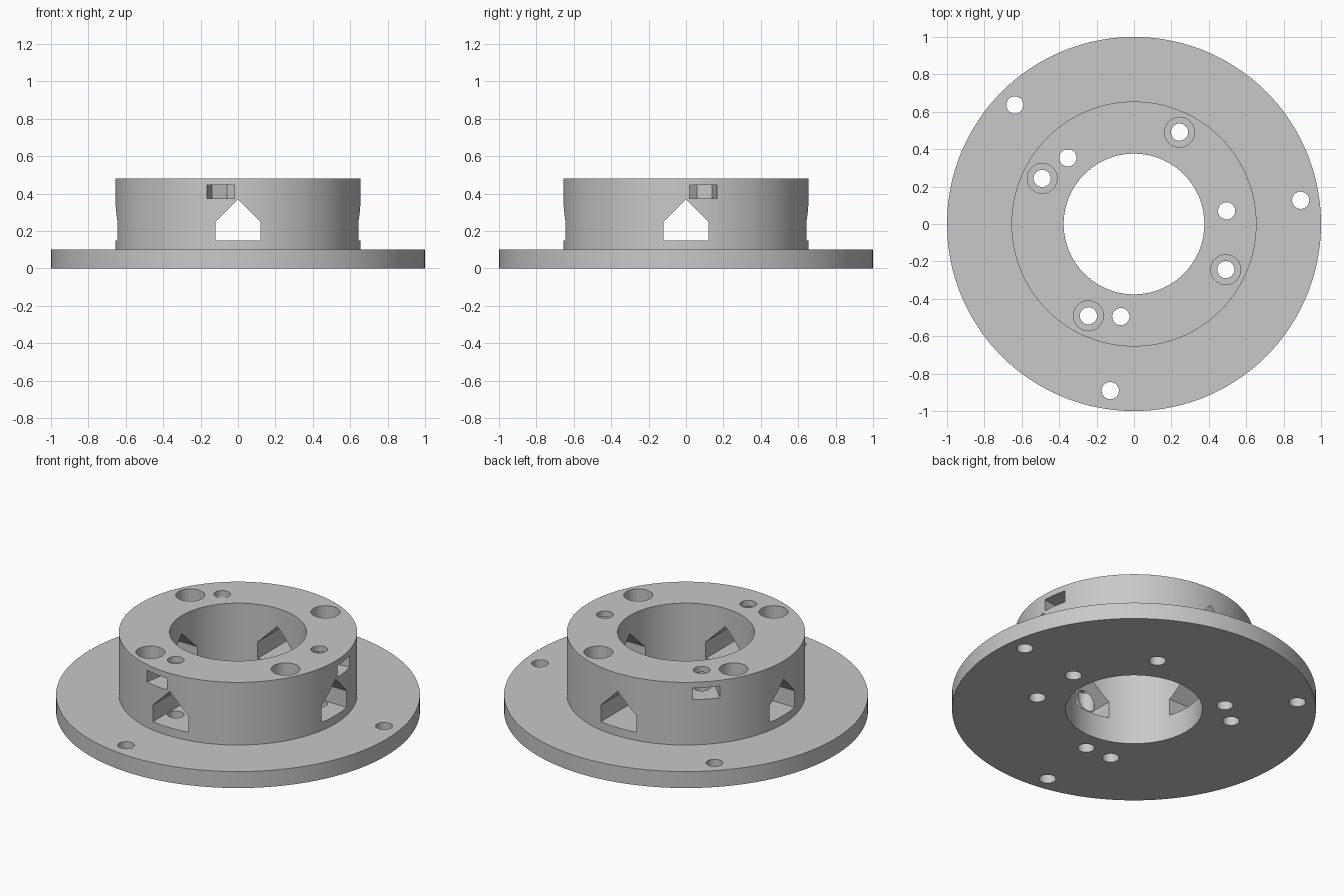
import bpy
import bmesh
from math import cos, sin, pi, radians, sqrt
from mathutils import Matrix, Vector

cube = bpy.data.objects.get("Cube")
if cube:
    bpy.data.objects.remove(cube, do_unlink=True)

grey = bpy.data.materials.new("plain grey")
grey.use_nodes = True
GREY = (0.58, 0.58, 0.58, 1)
grey.diffuse_color = GREY
grey.node_tree.nodes["Principled BSDF"].inputs["Base Color"].default_value = GREY

FLANGE_R, HUB_R, BORE_R = 1.0, 0.655, 0.376
FLANGE_TOP, HUB_TOP = 0.1, 0.48
HOLE_R, HEAD_R = 0.046, 0.08
HEAD_FLOOR = 0.28
HOLE_RING, FLANGE_RING, SCREW_RING = 0.5, 0.9, 0.548
NUT_HALF = 0.075


def make_object(name, bm):
    bmesh.ops.recalc_face_normals(bm, faces=bm.faces)
    mesh = bpy.data.meshes.new(name)
    bm.to_mesh(mesh)
    bm.free()
    mesh.materials.append(grey)
    obj = bpy.data.objects.new(name, mesh)
    bpy.context.collection.objects.link(obj)
    return obj


def lathe(name, profile, steps):
    """Turn a closed (radius, height) profile about the z axis."""
    bm = bmesh.new()
    rings = []
    for i in range(steps):
        a = 2 * pi * i / steps
        rings.append([bm.verts.new((r * cos(a), r * sin(a), z)) for r, z in profile])
    n = len(profile)
    for i in range(steps):
        one, two = rings[i], rings[(i + 1) % steps]
        for j in range(n):
            k = (j + 1) % n
            bm.faces.new((one[j], two[j], two[k], one[k]))
    return make_object(name, bm)


def prism(name, points, depth):
    """Extrude a closed loop of 3D points along the depth vector."""
    bm = bmesh.new()
    face = bm.faces.new([bm.verts.new(p) for p in points])
    extra = bmesh.ops.extrude_face_region(bm, geom=[face], use_keep_orig=True)
    moved = [g for g in extra["geom"] if isinstance(g, bmesh.types.BMVert)]
    bmesh.ops.translate(bm, verts=moved, vec=depth)
    return make_object(name, bm)


def polar(ring, angle):
    return Vector((ring * cos(angle), ring * sin(angle), 0))


def drill(centre, radius, bottom, top):
    points = [centre + polar(radius, 2 * pi * i / 40) + Vector((0, 0, bottom))
              for i in range(40)]
    return prism("drill", points, (0, 0, top - bottom))


def cut(body, cutter):
    """Subtract the cutter, bake the result and discard the cutter."""
    mod = body.modifiers.new("cut", "BOOLEAN")
    mod.operation = "DIFFERENCE"
    mod.solver = "EXACT"
    mod.object = cutter
    bpy.context.view_layer.update()
    graph = bpy.context.evaluated_depsgraph_get()
    result = bpy.data.meshes.new_from_object(body.evaluated_get(graph))
    body.modifiers.remove(mod)
    body.data = result
    bpy.data.objects.remove(cutter, do_unlink=True)


# Flange, raised hub and central bore
body = lathe("flanged_hub", [(BORE_R, 0), (FLANGE_R, 0), (FLANGE_R, FLANGE_TOP),
                             (HUB_R, FLANGE_TOP), (HUB_R, HUB_TOP), (BORE_R, HUB_TOP)], 144)

# Peaked windows, cut straight through the hub on both axes
house = [(-0.12, 0.15), (0.12, 0.15), (0.12, 0.25), (0, 0.37), (-0.12, 0.25)]
for turn in (0, pi / 2):
    rot = Matrix.Rotation(turn, 3, "Z")
    points = [rot @ Vector((x, -0.8, z)) for x, z in house]
    cut(body, prism("window_cutter", points, rot @ Vector((0, 1.6, 0))))

# Three clamp stations: flange hole, hub hole and captive nut pocket
for degrees in (8.1, 135, 261.9):
    a = radians(degrees)
    for ring in (HOLE_RING, FLANGE_RING):
        cut(body, drill(polar(ring, a), HOLE_R, -0.1, 0.6))
    point = 2 * NUT_HALF / sqrt(3)
    pocket = [(HOLE_RING - point, 0), (HOLE_RING - point / 2, NUT_HALF), (0.8, NUT_HALF),
              (0.8, -NUT_HALF), (HOLE_RING - point / 2, -NUT_HALF)]
    rot = Matrix.Rotation(a, 3, "Z")
    points = [rot @ Vector((x, y, 0.374)) for x, y in pocket]
    cut(body, prism("nut_cutter", points, (0, 0, 0.071)))

# Four counterbored screw holes
for i in range(4):
    centre = polar(SCREW_RING, radians(63.6) + i * pi / 2)
    cut(body, drill(centre, HEAD_R, HEAD_FLOOR, 0.6))
    cut(body, drill(centre, HOLE_R, -0.1, 0.6))

# Smooth round walls, crisp edges
bpy.ops.object.select_all(action="DESELECT")
body.select_set(True)
bpy.context.view_layer.objects.active = body
bpy.ops.object.shade_smooth_by_angle(angle=radians(25))
